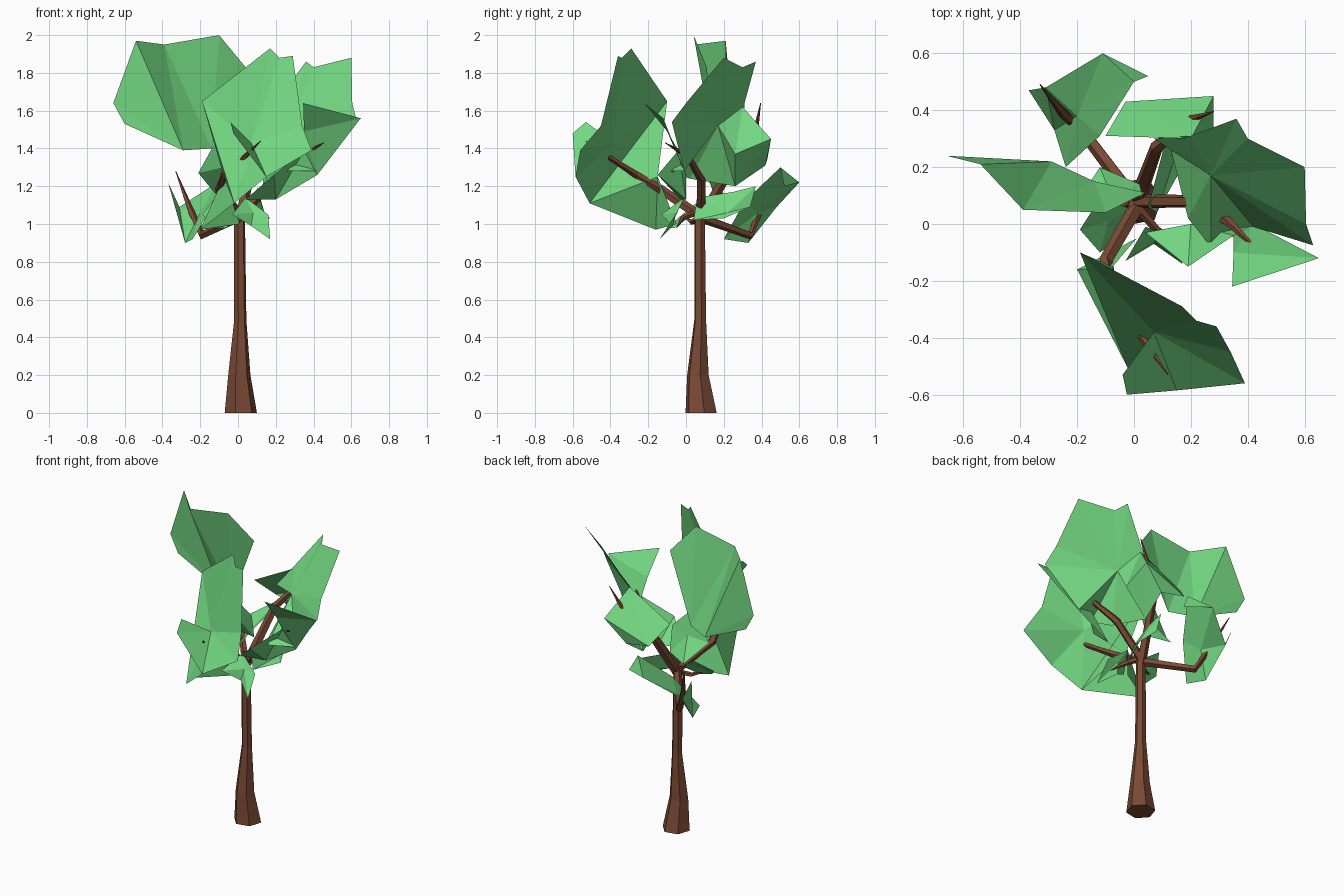
import bpy, bmesh, math
from mathutils import Vector


def material(name, colour):
    m = bpy.data.materials.new(name)
    m.diffuse_color = (*colour, 1)
    return m


BARK = material("bark brown", (0.195, 0.068, 0.035))
GREEN = material("leaf green", (0.172, 0.69, 0.225))


def finish(name, bm, mat):
    mesh = bpy.data.meshes.new(name)
    bm.to_mesh(mesh)
    bm.free()
    mesh.materials.append(mat)
    ob = bpy.data.objects.new(name, mesh)
    bpy.context.collection.objects.link(ob)
    return ob


def limb(name, path, sides, turn=0.0, level=False):
    """Tapered faceted tube through (x, y, z, radius) stations."""
    bm = bmesh.new()
    pts = [Vector(p[:3]) for p in path]
    rings = []
    for i, p in enumerate(pts):
        d = pts[min(i + 1, len(pts) - 1)] - pts[max(i - 1, 0)]
        q = Vector((0, 0, 1)).rotation_difference(Vector((0, 0, 1)) if level else d)
        ring = []
        for k in range(sides):
            a = turn + math.tau * k / sides
            off = Vector((math.cos(a), math.sin(a), 0)) * path[i][3]
            ring.append(bm.verts.new(p + q @ off))
        rings.append(ring)
    for lo, hi in zip(rings, rings[1:]):
        for k in range(sides):
            n = (k + 1) % sides
            bm.faces.new((lo[k], lo[n], hi[n], hi[k]))
    bm.faces.new(rings[0][::-1])
    bm.faces.new(rings[-1])
    return finish(name, bm, BARK)


def foliage(name, *fans):
    """Folded sheet of triangle fans; each fan is a hub followed by its rim."""
    bm = bmesh.new()
    for hub, *rim in fans:
        for a, b in zip(rim, rim[1:]):
            bm.faces.new([bm.verts.new(p) for p in (hub, a, b)])
    bmesh.ops.remove_doubles(bm, verts=bm.verts, dist=0.001)
    return finish(name, bm, GREEN)


# Trunk with flared foot
limb("trunk", [(.015, .08, 0, .087), (.007, .063, .2, .060),
               (.012, .075, .49, .033), (.008, .072, 1.07, .029)], 6, 0.2, True)

# Branches
limb("back_left_branch", [(0, .09, 1.03, .026), (-.19, .34, .94, .022),
                          (-.25, .39, 1.07, .018), (-.33, .49, 1.28, .002)], 5)
limb("back_branch", [(.01, .08, 1.03, .03), (.08, .27, 1.35, .024),
                     (.20, .37, 1.5, .015), (.28, .395, 1.64, .002)], 5)
limb("right_branch", [(.01, .08, 1.05, .026), (.2, .08, 1.24, .023),
                      (.33, .01, 1.36, .017), (.455, -.11, 1.43, .002)], 5)
limb("front_branch", [(.01, .06, 1.05, .027), (-.1, -.13, 1.18, .025),
                      (-.07, -.26, 1.26, .021), (.03, -.4, 1.35, .014),
                      (.12, -.53, 1.44, .002)], 5)
limb("small_twig", [(.01, .06, 1.06, .018), (.08, -.02, 1.03, .014),
                    (.14, -.05, .98, .002)], 5)
limb("left_twig", [(.01, .06, 1.02, .018), (-.06, .03, 1.01, .014),
                   (-.12, .0, 1.03, .003)], 5)

# Tall left leaf sheet
c, h, g = (-.39, .05, 1.95), (-.29, .22, 1.39), (-.14, .15, 1.40)
foliage("left_foliage",
        [h, (-.60, .235, 1.53), (-.66, .24, 1.64), (-.54, .21, 1.97), c],
        [g, h, c, (-.10, .04, 2.0), (.04, .11, 1.83)])

# Broad front leaf sheet with a curled corner and a return towards the fork
m, low, top = (.07, -.38, 1.43), (-.02, -.51, 1.11), (-.19, -.10, 1.65)
side = (.15, -.585, 1.25)
foliage("front_foliage",
        [m, low, top, (.17, -.29, 1.93), (.22, -.34, 1.88), (.29, -.36, 1.89),
         (.34, -.45, 1.52), (.39, -.56, 1.39), side, low],
        [(-.075, -.15, 1.25), top, low, (-.20, -.16, .97), (.01, -.05, 1.0)],
        [m, (-.04, -.53, 1.54), (-.025, -.60, 1.48), side])

# Right leaf sheet, with an inner wall down behind the branch
hub, corner, foot = (.27, .17, 1.52), (.28, .26, 1.37), (.13, .26, 1.20)
inner = (.19, .02, 1.24)
foliage("right_foliage",
        [hub, (.07, .30, 1.48), (.20, .31, 1.64), (.36, .37, 1.86), (.40, .30, 1.83),
         (.60, .20, 1.88), (.605, .0, 1.64), (.63, -.075, 1.54), (.42, -.01, 1.28),
         (.27, -.08, 1.28), inner, foot, corner])

# Outer right flap, folded down to the trunk
in_low, in_top = (.42, .0, 1.26), (.35, -.04, 1.39)
foliage("right_flap",
        [(.35, -.10, 1.49), (.345, -.22, 1.64), (.65, -.12, 1.56), in_low, in_top],
        [(.20, .0, 1.13), in_low, in_top, (.19, -.15, 1.26), (.04, -.03, 1.13)])

# Boxy back leaf
rear, ridge, end = (.28, .45, 1.45), (.20, .30, 1.62), (-.03, .43, 1.34)
foliage("back_foliage",
        [ridge, (-.10, .31, 1.46), end, rear, corner, hub],
        [rear, corner, foot, (.14, .42, 1.31), end])

# Low back-left leaf
notch, tip, edge = (-.28, .33, .90), (-.31, .48, 1.09), (.0, .50, 1.30)
foliage("back_left_foliage",
        [(-.20, .38, 1.06), tip, (-.11, .60, 1.22), edge, (-.12, .31, 1.12),
         (-.24, .20, .92), notch, tip],
        [notch, tip, (-.37, .47, 1.22)],
        [edge, (-.11, .60, 1.22), (.05, .52, 1.20)])

# Small leaves around the fork
foliage("upper_inner_leaf",
        [(-.08, .10, 1.30), (-.21, .06, 1.27), (-.10, .06, 1.47), (.03, .10, 1.34),
         (.02, .14, 1.18), (-.12, .20, 1.16), (-.21, .06, 1.27)])
foliage("rear_inner_leaf",
        [(.14, .22, 1.06), (.05, .06, 1.14), (.10, .25, 1.17), (.10, .37, 1.20),
         (.11, .34, 1.09), (.17, .20, 1.03), (.08, .04, 1.02), (.05, .06, 1.14)])
foliage("lower_left_leaf",
        [(-.09, .01, 1.06), (-.19, -.02, 1.05), (-.12, .09, 1.14), (.0, .05, 1.06),
         (-.06, -.06, .98), (-.12, -.10, .98), (-.19, -.02, 1.05)])
foliage("lower_right_leaf",
        [(.08, -.05, 1.06), (.04, -.01, 1.14), (.16, -.05, 1.05), (.17, -.14, .92),
         (.07, -.07, .99), (-.03, -.13, 1.05), (.04, -.01, 1.14)])
